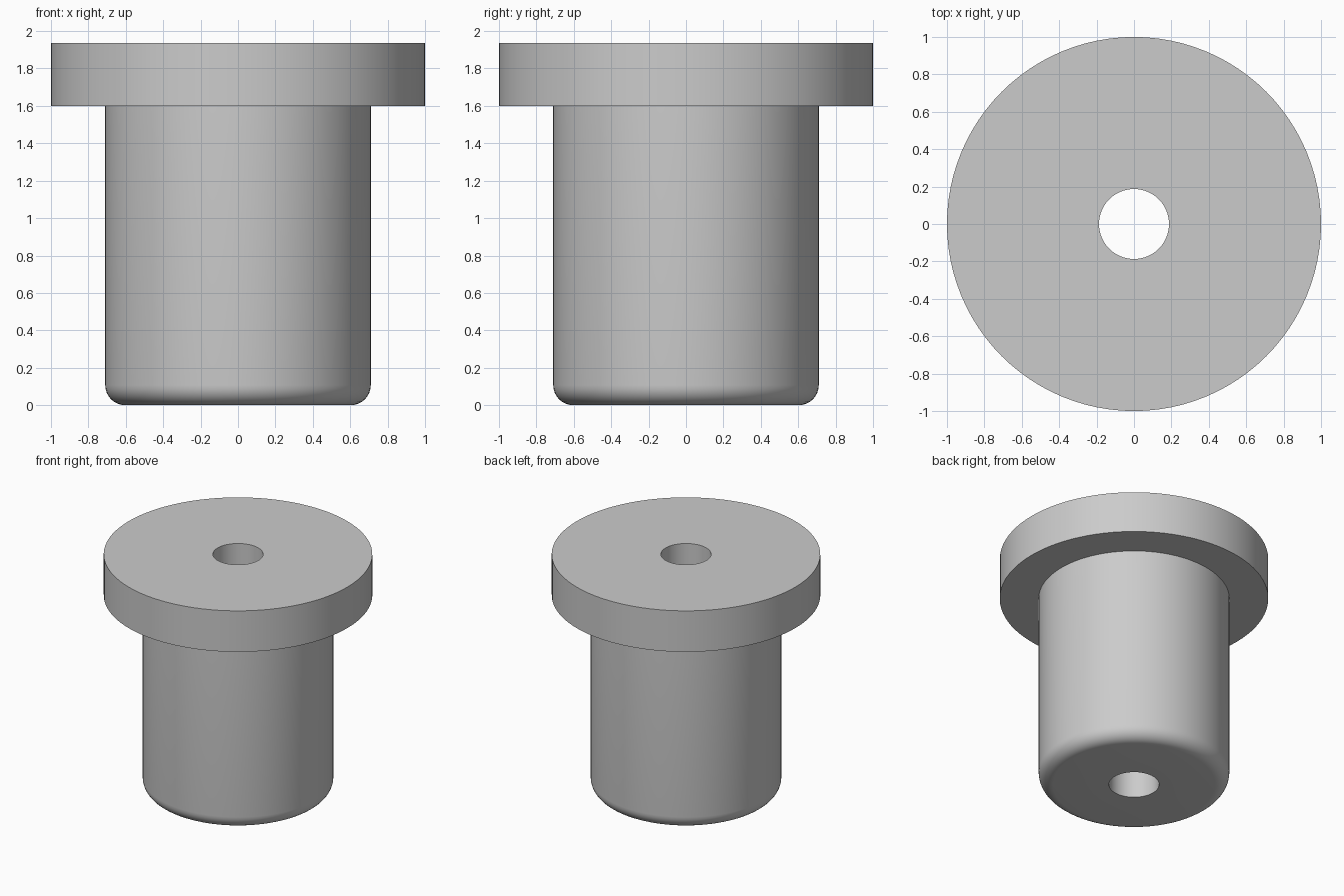
import bpy
import bmesh
from math import sin, cos, pi, radians

cube = bpy.data.objects.get("Cube")
if cube:
    bpy.data.objects.remove(cube, do_unlink=True)

SEGMENTS = 96
BORE, BODY, FLANGE = 0.187, 0.71, 1.0      # radii
SHOULDER, TOP, FILLET = 1.6, 1.937, 0.107  # heights and rounded foot edge

# Plain grey material
grey = bpy.data.materials.new("grey")
grey.use_nodes = True
colour = (0.6, 0.6, 0.6, 1)
grey.diffuse_color = colour
grey.node_tree.nodes["Principled BSDF"].inputs["Base Color"].default_value = colour

# Half section: bore, rounded foot, body, shoulder, flange
arc = [(BODY - FILLET + FILLET * sin(a), FILLET - FILLET * cos(a))
       for a in (i * pi / 16 for i in range(9))]
profile = [(BORE, 0), *arc, (BODY, SHOULDER), (FLANGE, SHOULDER),
           (FLANGE, TOP), (BORE, TOP)]

# Turn the closed section around the vertical axis
bm = bmesh.new()
verts = [bm.verts.new((r, 0, z)) for r, z in profile]
edges = [bm.edges.new((v, verts[i - 1])) for i, v in enumerate(verts)]
bmesh.ops.spin(bm, geom=verts + edges, cent=(0, 0, 0), axis=(0, 0, 1),
               angle=2 * pi, steps=SEGMENTS)
bmesh.ops.remove_doubles(bm, verts=bm.verts[:], dist=0.0005)
bmesh.ops.recalc_face_normals(bm, faces=bm.faces[:])

mesh = bpy.data.meshes.new("flanged_bushing")
bm.to_mesh(mesh)
bm.free()
mesh.materials.append(grey)
bushing = bpy.data.objects.new("flanged_bushing", mesh)
bpy.context.collection.objects.link(bushing)

# Smooth round walls, crisp rims
bpy.ops.object.select_all(action="DESELECT")
bushing.select_set(True)
bpy.context.view_layer.objects.active = bushing
bpy.ops.object.shade_smooth_by_angle(angle=radians(30))
